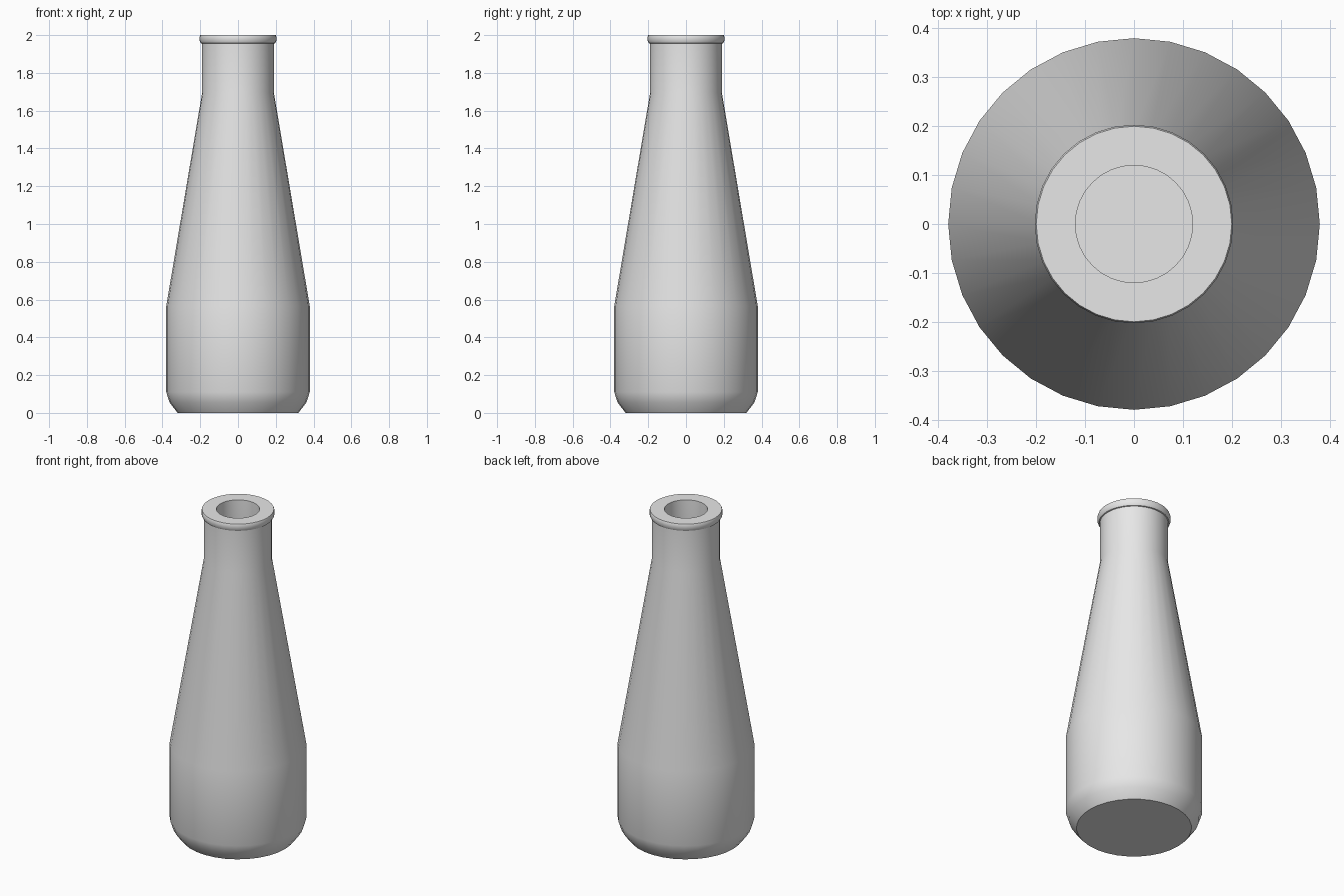
import bpy
import bmesh
import math

SIDES = 32

default = bpy.data.objects.get("Cube")
if default:
    bpy.data.objects.remove(default, do_unlink=True)

# Single pale grey material
grey = bpy.data.materials.new("pale_grey")
grey.use_nodes = True
colour = (0.8, 0.8, 0.8, 1.0)
grey.diffuse_color = colour
grey.node_tree.nodes["Principled BSDF"].inputs["Base Color"].default_value = colour

# Outer wall from base to lip, as (radius, height)
outer = [(0.32, 0), (0.362, 0.055), (0.38, 0.11), (0.38, 0.565),
         (0.19, 1.695), (0.19, 1.955)]
# Rolled lip
lip = [(0.196, 1.957), (0.203, 1.97), (0.203, 1.992), (0.2, 2.0)]
# Inner wall from mouth down to the cavity floor
inner = [(0.12, 2.0), (0.12, 1.69), (0.31, 0.56), (0.31, 0.13), (0.26, 0.07)]


def lathe(name, profile):
    """Spin a profile around z, capping both of its ends."""
    bm = bmesh.new()
    rings = []
    for radius, height in profile:
        angles = [math.tau * i / SIDES for i in range(SIDES)]
        rings.append([bm.verts.new((radius * math.cos(a), radius * math.sin(a), height))
                      for a in angles])
    for low, high in zip(rings, rings[1:]):
        for i in range(SIDES):
            j = (i + 1) % SIDES
            bm.faces.new((low[i], low[j], high[j], high[i]))
    bm.faces.new(rings[0][::-1])
    bm.faces.new(rings[-1])
    bmesh.ops.recalc_face_normals(bm, faces=bm.faces)
    mesh = bpy.data.meshes.new(name)
    bm.to_mesh(mesh)
    bm.free()
    obj = bpy.data.objects.new(name, mesh)
    bpy.context.collection.objects.link(obj)
    mesh.materials.append(grey)
    return obj


# Bottle with hollow inside
bottle = lathe("bottle", outer + lip + inner)
bpy.ops.object.select_all(action="DESELECT")
bottle.select_set(True)
bpy.context.view_layer.objects.active = bottle
bpy.ops.object.shade_smooth_by_angle(angle=math.radians(40))
